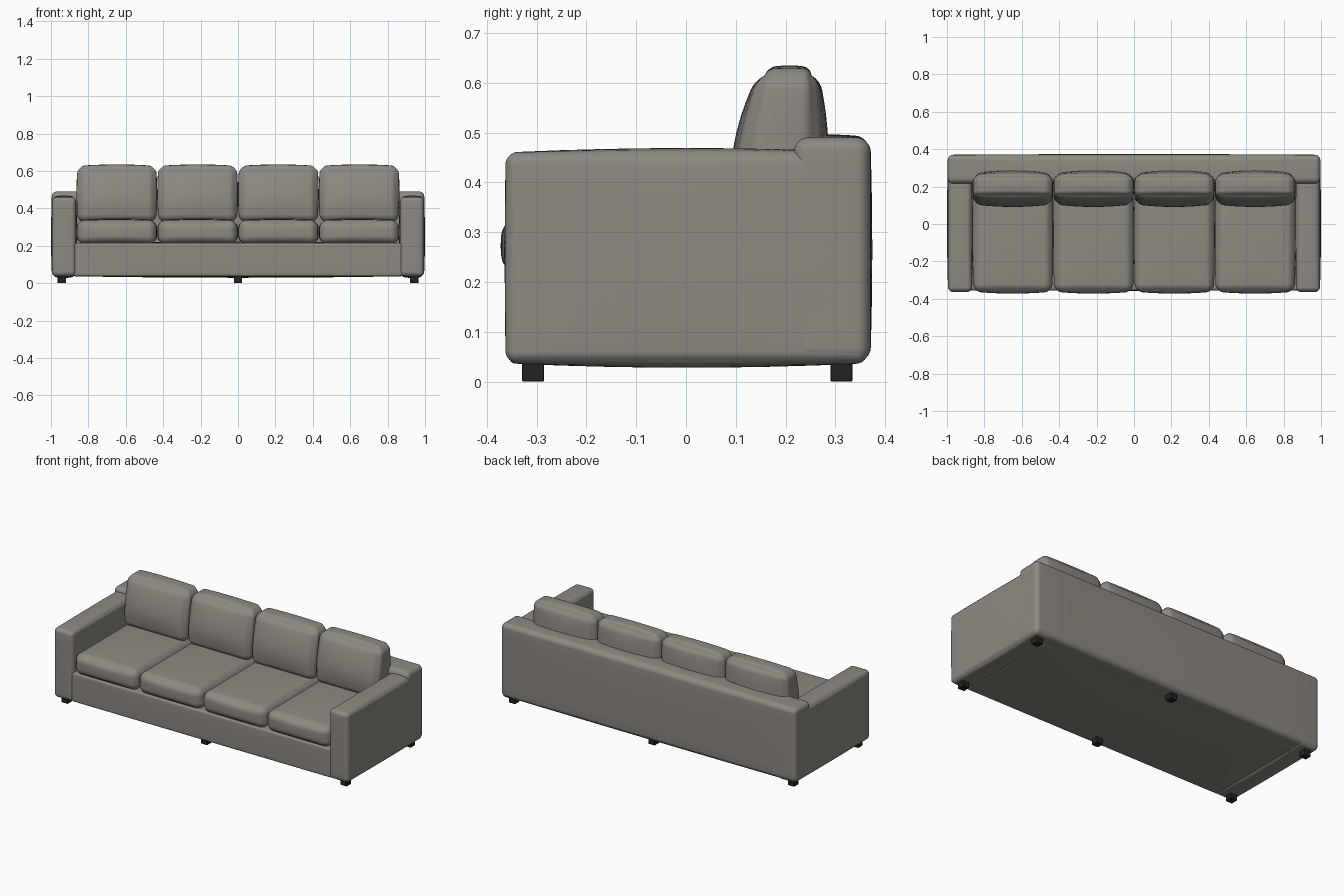
import bpy, bmesh, math
from mathutils import Vector

if "Cube" in bpy.data.objects:
    bpy.data.objects.remove(bpy.data.objects["Cube"])


def material(name, rgb):
    m = bpy.data.materials.new(name)
    m.diffuse_color = (*rgb, 1)
    m.use_nodes = True
    m.node_tree.nodes["Principled BSDF"].inputs["Base Color"].default_value = m.diffuse_color
    return m


fabric = material("warm grey fabric", (0.27, 0.25, 0.22))
black = material("black feet", (0.016, 0.016, 0.016))


def padded_box(name, lo, hi, r, bulge=(0, 0, 0), shape=None, mat=fabric, n=16, k=4):
    """Rounded box with softly puffed faces; k grid rows lie in each rounded edge."""
    lo, hi = Vector(lo), Vector(hi)
    mid, half = (lo + hi) / 2, (hi - lo) / 2
    bm = bmesh.new()
    bmesh.ops.create_cube(bm, size=2)
    bmesh.ops.subdivide_edges(bm, edges=bm.edges[:], cuts=n - 1, use_grid_fill=True)

    def place(u, h):
        i = round((abs(u)) * n / 2)          # steps from the centre
        flat = n // 2 - k
        if i <= flat:
            d = (h - r) * i / flat
        else:
            d = h - r + r * math.tan(math.pi / 4 * (i - flat) / k)
        return math.copysign(d, u)

    for v in bm.verts:
        p = Vector([place(v.co[a], half[a]) for a in range(3)])
        u = [p[a] / half[a] for a in range(3)]
        core = Vector([max(-half[a] + r, min(half[a] - r, p[a])) for a in range(3)])
        d = p - core
        if d.length > 1e-7:
            p = core + d.normalized() * r
        for a in range(3):
            b, c = (a + 1) % 3, (a + 2) % 3
            p[a] += bulge[a] * u[a] * (1 - u[b] ** 2) * (1 - u[c] ** 2)
        v.co = shape(p + mid, u) if shape else p + mid
    bmesh.ops.recalc_face_normals(bm, faces=bm.faces[:])
    me = bpy.data.meshes.new(name)
    bm.to_mesh(me)
    bm.free()
    me.materials.append(mat)
    for f in me.polygons:
        f.use_smooth = True
    ob = bpy.data.objects.new(name, me)
    bpy.context.collection.objects.link(ob)
    return ob


def lean(p, u):
    # back cushion: front slopes backwards, rear slightly forwards
    t = max(0, min(1, (p.z - 0.42) / 0.21))
    s = (1 - u[1]) / 2
    p.y += s * 0.045 * t ** 1.4 - (1 - s) * 0.008 * t
    return p


# frame: base, backrest, arms
padded_box("base", (-0.88, -0.355, 0.037), (0.88, 0.30, 0.215), 0.012, (0, 0.002, 0.008))
padded_box("backrest", (-0.996, 0.217, 0.04), (0.996, 0.37, 0.49), 0.028, (0, 0.004, 0.006))
for side, s in (("left", -1), ("right", 1)):
    x = sorted((s * 0.866, s * 0.994))
    padded_box(side + "_arm", (x[0], -0.362, 0.037), (x[1], 0.366, 0.46), 0.024,
               (0.006, 0.002, 0.009))

# four seat and back cushions
for i in range(4):
    c = (i - 1.5) * 0.432
    padded_box(f"seat_cushion_{i + 1}", (c - 0.211, -0.362, 0.209), (c + 0.211, 0.24, 0.337),
               0.042, (0.005, 0.010, 0.010))
    padded_box(f"back_cushion_{i + 1}", (c - 0.209, 0.105, 0.325), (c + 0.209, 0.272, 0.627),
               0.042, (0.007, 0.016, 0.008), lean)

# feet: front and rear rows
for row, y in (("front", -0.307), ("rear", 0.312)):
    for i, x in enumerate((-0.942, 0, 0.942)):
        padded_box(f"{row}_foot_{i + 1}", (x - 0.022, y - 0.022, 0), (x + 0.022, y + 0.022, 0.045),
                   0.003, mat=black, n=4, k=1)

# keep crisp edges on the feet
for ob in bpy.data.objects:
    if "foot" in ob.name:
        for f in ob.data.polygons:
            f.use_smooth = False
